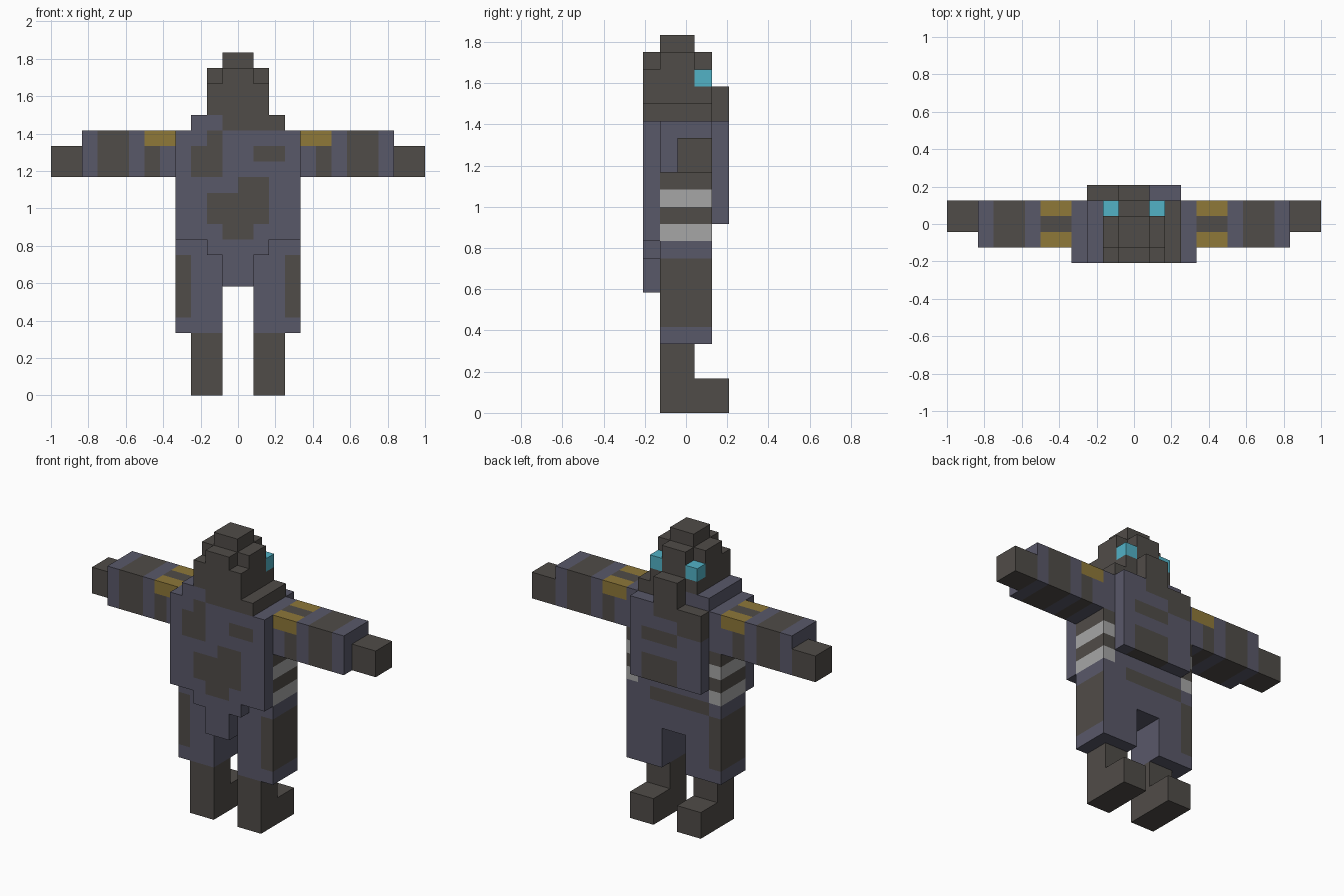
import bpy
import bmesh
from mathutils import Vector

if "Cube" in bpy.data.objects:
    bpy.data.objects.remove(bpy.data.objects["Cube"], do_unlink=True)

U = 1 / 12          # one block
Y0 = 2.5            # block rows run from y = -2.5 to 2.5


def linear(c):
    c /= 255
    return c / 12.92 if c <= 0.04045 else ((c + 0.055) / 1.055) ** 2.4


def material(name, *rgb):
    m = bpy.data.materials.new(name)
    col = [linear(c) for c in rgb] + [1]
    m.diffuse_color = col
    m.use_nodes = True
    m.node_tree.nodes["Principled BSDF"].inputs["Base Color"].default_value = col
    return m


MATS = [material("dark_brown", 80, 76, 72), material("slate_blue", 89, 88, 105),
        material("old_gold", 142, 120, 57), material("light_grey", 166, 166, 166),
        material("cyan", 82, 178, 198)]
BROWN, BLUE, GOLD, GREY, CYAN = range(5)
DIRS = [Vector(d) for d in ((1, 0, 0), (-1, 0, 0), (0, 1, 0), (0, -1, 0), (0, 0, 1), (0, 0, -1))]


def inside(p, b):
    return b[0] < p[0] < b[1] and b[2] < p[1] < b[3] and b[4] < p[2] < b[5]


def part(name, boxes, base, paint=(), mirror=False):
    """Shell around a union of boxes (x0, x1, y0, y1, z0, z1 in blocks).
    paint: (colour, box[, normal]) entries, later ones win."""
    cells = set()
    for x0, x1, y0, y1, z0, z1 in boxes:
        cells |= {(x, y, z) for x in range(x0, x1) for y in range(y0, y1) for z in range(z0, z1)}
    if mirror:
        cells = {(-1 - x, y, z) for x, y, z in cells}
    bm = bmesh.new()
    for cell in sorted(cells):
        c = Vector(cell) + Vector((0.5, 0.5, 0.5))
        key = (-c.x if mirror else c.x, c.y, c.z)
        for d in DIRS:
            if tuple(int(round(a + b)) for a, b in zip(cell, d)) in cells:
                continue
            a = Vector((d.y, d.z, d.x)) / 2
            b = d.cross(a)
            quad = [c + d / 2 + s * a + t * b for s, t in ((-1, -1), (1, -1), (1, 1), (-1, 1))]
            f = bm.faces.new([bm.verts.new(((v.x) * U, (v.y - Y0) * U, v.z * U)) for v in quad])
            f.material_index = base
            for colour, box, *normal in paint:
                if inside(key, box) and (not normal or Vector(normal[0]) == d):
                    f.material_index = colour
    bmesh.ops.remove_doubles(bm, verts=bm.verts[:], dist=1e-4)
    bmesh.ops.recalc_face_normals(bm, faces=bm.faces[:])
    # merge flat areas of one colour
    bmesh.ops.dissolve_limit(bm, angle_limit=0.01, verts=bm.verts[:], edges=bm.edges[:],
                             delimit={'MATERIAL'})
    me = bpy.data.meshes.new(name)
    bm.to_mesh(me)
    bm.free()
    for m in MATS:
        me.materials.append(m)
    ob = bpy.data.objects.new(name, me)
    bpy.context.collection.objects.link(ob)
    return ob


# Head with stepped crown, and the eyes
part("head", [(-2, 2, 0, 4, 18, 19), (-2, 2, 0, 3, 19, 20), (-1, 1, 3, 4, 19, 20),
              (-1, 1, 0, 4, 20, 21), (-2, 2, 1, 3, 20, 21), (-1, 1, 1, 3, 21, 22)], BROWN)
for side, flip in (("left", False), ("right", True)):
    part(side + "_eye", [(1, 2, 3, 4, 19, 20)], CYAN, mirror=flip)

# Collar, blue on one side
part("collar", [(-3, 3, 0, 4, 17, 18)], BROWN, [(BLUE, (-3, -1, 0, 4, 17, 18))])

# Torso with striped flanks
part("torso", [(-4, 4, 1, 4, 10, 17)], BLUE,
     [(c, (x, x + 1, 1, 4, z, z + 1)) for x in (-4, 3)
      for z, c in ((10, GREY), (11, BROWN), (12, GREY), (13, BROWN))])

# Cape plate tapering to a tail, with camouflage patches
part("cape", [(-4, 4, 0, 1, 10, 17), (-2, 2, 0, 1, 9, 10), (-1, 1, 0, 1, 7, 9)], BLUE,
     [(BROWN, b) for b in ((-3, -1, 0, 1, 14, 16), (-2, -1, 0, 1, 16, 17), (1, 3, 0, 1, 15, 16),
                           (-2, 2, 0, 1, 11, 13), (0, 2, 0, 1, 13, 14), (-1, 1, 0, 1, 10, 11))])

# Chest panel with raised chin guard
part("chest_panel", [(-3, 3, 4, 5, 11, 17), (-1, 1, 4, 5, 17, 19)], BLUE,
     [(BROWN, b) for b in ((-1, 1, 4, 5, 16, 19), (-3, -1, 4, 5, 15, 17),
                           (-1, 2, 4, 5, 14, 15), (-1, 2, 4, 5, 11, 13))])

# Hips and upper legs
part("trousers", [(-4, 4, 1, 4, 7, 10), (-4, -1, 1, 4, 4, 7), (1, 4, 1, 4, 4, 7)], BLUE,
     [(BROWN, (-4, -3, 1, 4, 5, 9)), (BROWN, (3, 4, 1, 4, 5, 9)),
      (BLUE, (3, 4, 3, 4, 5, 9), (0, 1, 0)), (BROWN, (-3, 2, 3, 4, 9, 10))])

# Boots, sleeves and hands on both sides
SLEEVE = [(BROWN, (5, 6, 1, 4, 14, 16)), (BROWN, (7, 9, 1, 4, 14, 17)),
          (GOLD, (4, 6, 1, 4, 16, 17)), (BROWN, (4, 6, 2, 3, 16, 17))]
for side, flip in (("left", False), ("right", True)):
    part(side + "_boot", [(1, 3, 1, 3, 0, 4), (1, 3, 3, 5, 0, 2)], BROWN, mirror=flip)
    part(side + "_sleeve", [(4, 10, 1, 4, 14, 17)], BLUE, SLEEVE, flip)
    part(side + "_hand", [(10, 12, 2, 4, 14, 16)], BROWN, mirror=flip)
